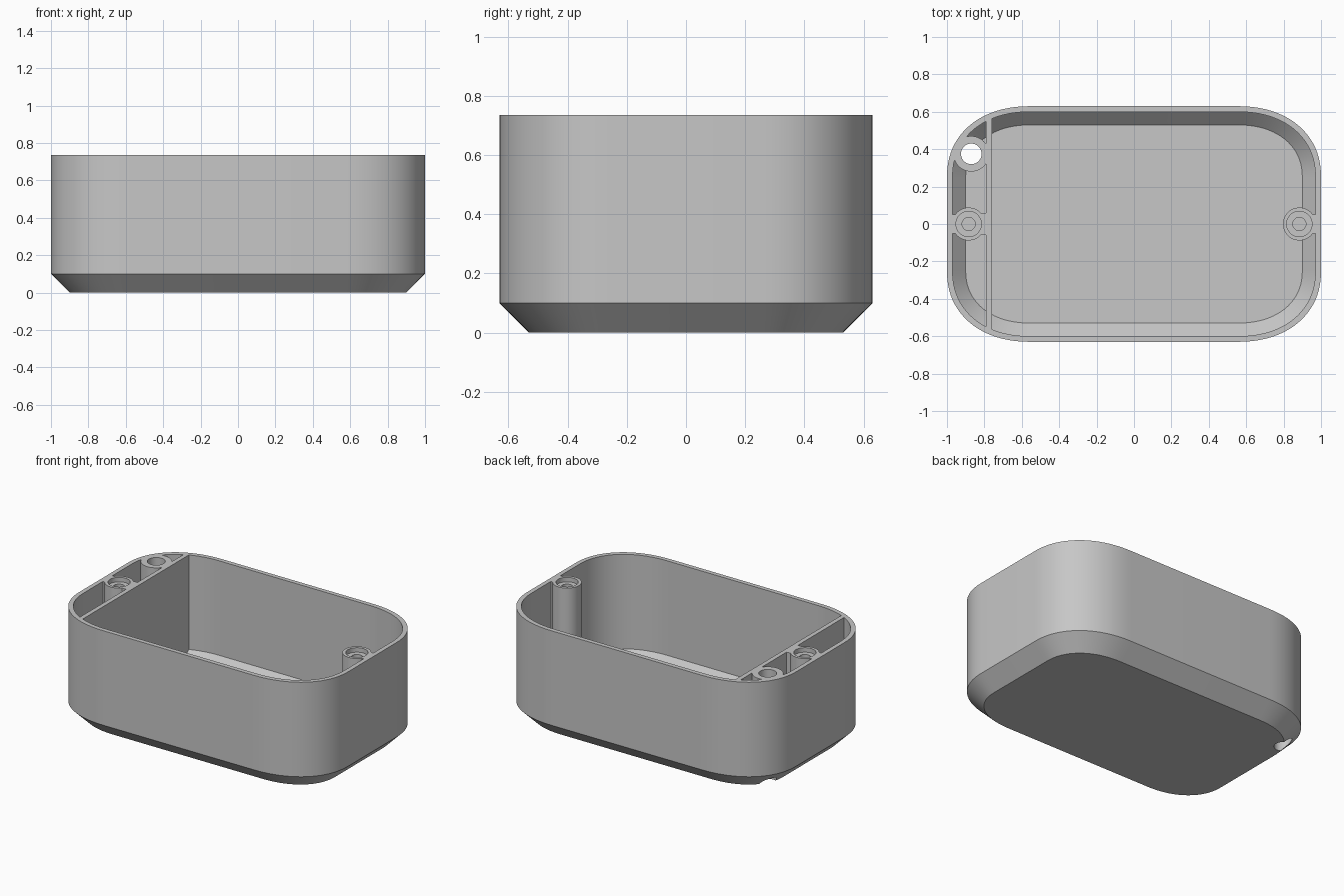
import bpy
import bmesh
from math import cos, sin, pi, radians

cube = bpy.data.objects.get("Cube")
if cube:
    bpy.data.objects.remove(cube, do_unlink=True)

HALF_X, HALF_Y, HEIGHT = 1.0, 0.63, 0.735
CORNER_X, CORNER_Y = 0.45, 0.38
WALL, CHAMFER, FLOOR = 0.03, 0.1, 0.03
BOSS_X, BOSS_R = 0.884, 0.088
TUBE = (-0.87, 0.375)

grey = bpy.data.materials.new("light grey plastic")
grey.use_nodes = True
grey.diffuse_color = (0.57, 0.57, 0.57, 1)
grey.node_tree.nodes["Principled BSDF"].inputs["Base Color"].default_value = grey.diffuse_color


def make_object(name, bm):
    bmesh.ops.recalc_face_normals(bm, faces=bm.faces)
    mesh = bpy.data.meshes.new(name)
    bm.to_mesh(mesh)
    bm.free()
    mesh.materials.append(grey)
    obj = bpy.data.objects.new(name, mesh)
    bpy.context.collection.objects.link(obj)
    return obj


def outline(inset, steps=20):
    """Rounded rectangle with soft, slightly squared corners."""
    points = []
    for quarter, (sx, sy) in enumerate([(1, 1), (-1, 1), (-1, -1), (1, -1)]):
        for i in range(steps + 1):
            t = (quarter + i / steps) * pi / 2
            px = max(abs(cos(t)), 1e-9) ** (2 / 2.2)
            py = max(abs(sin(t)), 1e-9) ** (2 / 2.2)
            points.append((sx * (HALF_X - CORNER_X + (CORNER_X - inset) * px),
                           sy * (HALF_Y - CORNER_Y + (CORNER_Y - inset) * py)))
    return points


def loft(name, levels):
    """Solid through outlines given as (inset, height)."""
    bm = bmesh.new()
    rings = [[bm.verts.new((x, y, z)) for x, y in outline(inset)] for inset, z in levels]
    for low, high in zip(rings, rings[1:]):
        for i in range(len(low)):
            j = (i + 1) % len(low)
            bm.faces.new((low[i], low[j], high[j], high[i]))
    bm.faces.new(rings[0][::-1])
    bm.faces.new(rings[-1])
    return make_object(name, bm)


def cylinder(name, x, y, radius, bottom, top=1.0):
    bm = bmesh.new()
    bmesh.ops.create_cone(bm, cap_ends=True, segments=48, radius1=radius,
                          radius2=radius, depth=top - bottom)
    bmesh.ops.translate(bm, verts=bm.verts, vec=(x, y, (top + bottom) / 2))
    return make_object(name, bm)


def block(name, x0, x1, half_y, bottom=-0.1, top=1.0):
    bm = bmesh.new()
    bmesh.ops.create_cube(bm, size=1)
    bmesh.ops.scale(bm, verts=bm.verts, vec=(x1 - x0, 2 * half_y, top - bottom))
    bmesh.ops.translate(bm, verts=bm.verts, vec=((x0 + x1) / 2, 0, (top + bottom) / 2))
    return make_object(name, bm)


def cut(target, tool):
    """Subtract the tool from the target and discard the tool."""
    mod = target.modifiers.new("cut", 'BOOLEAN')
    mod.operation, mod.solver, mod.object = 'DIFFERENCE', 'EXACT', tool
    tool.hide_render = True
    bpy.ops.object.select_all(action='DESELECT')
    bpy.context.view_layer.objects.active = target
    target.select_set(True)
    bpy.ops.object.modifier_apply(modifier=mod.name)
    bpy.data.objects.remove(tool, do_unlink=True)


# Outer shell with chamfered base
case = loft("open_case", [(CHAMFER, 0), (0, CHAMFER), (0, HEIGHT)])

# Cavity, leaving the divider, posts and their webs standing
cavity = loft("cavity", [(CHAMFER, FLOOR), (WALL, CHAMFER), (WALL, 0.85)])
for solid in (
    block("divider", -0.79, -0.76, 0.7),
    block("left_web", -1.05, -BOSS_X, 0.05),
    block("divider_web", -BOSS_X, -0.775, 0.06),
    block("right_web", BOSS_X, 1.05, 0.05),
    cylinder("tube", *TUBE, 0.095, -0.1),
    cylinder("post_a", -BOSS_X, 0, BOSS_R, -0.1),
    cylinder("post_b", BOSS_X, 0, BOSS_R, -0.1),
):
    cut(cavity, solid)
cut(case, cavity)

# Cable hole through the base, and recessed screw holes in the posts
cut(case, cylinder("cable_hole", *TUBE, 0.055, -0.1))
for side in (-1, 1):
    cut(case, cylinder("recess", side * BOSS_X, 0, 0.068, HEIGHT - 0.03))
    cut(case, cylinder("screw_hole", side * BOSS_X, 0, 0.035, 0.15))

bpy.ops.object.shade_smooth_by_angle(angle=radians(30))
